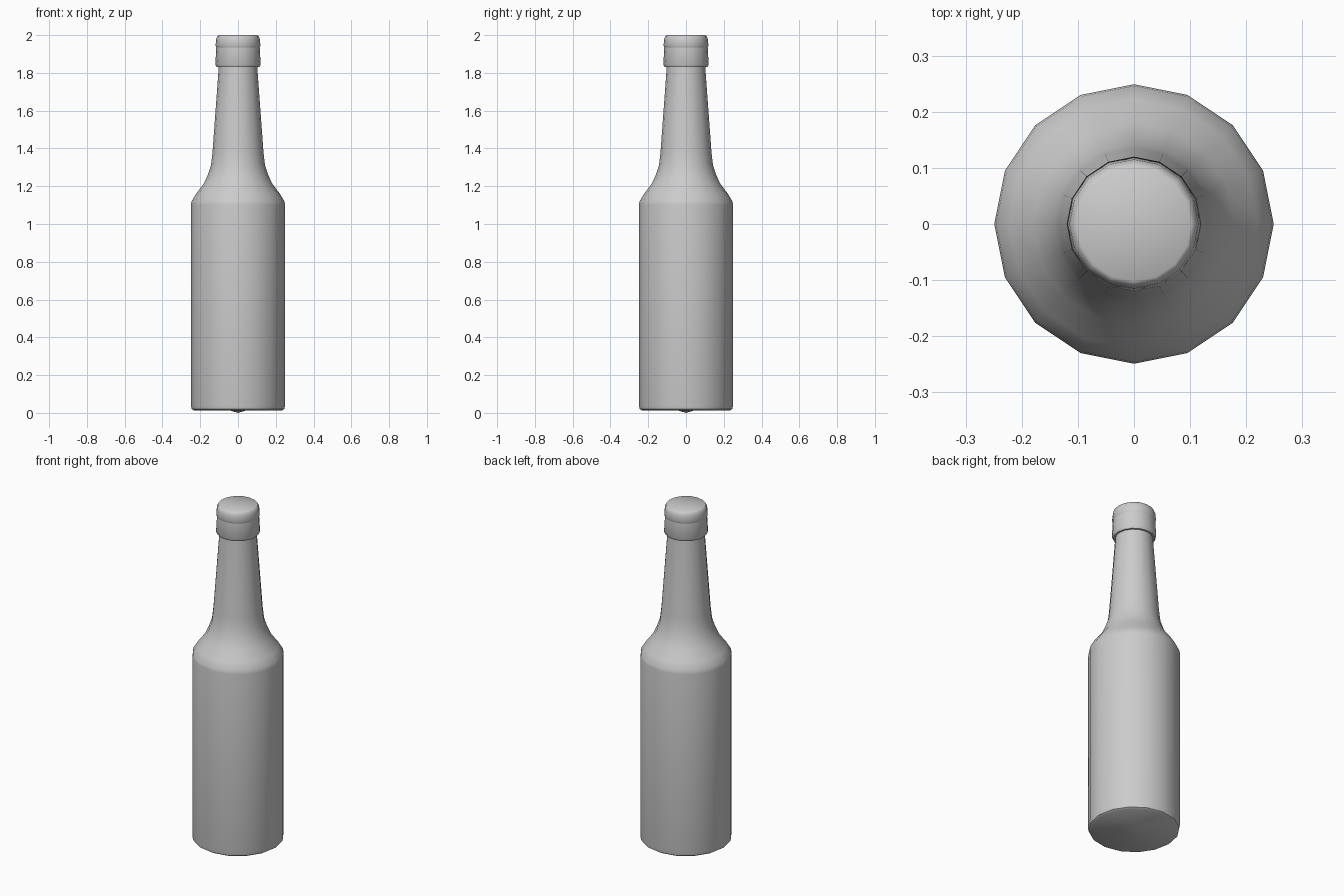
import bpy
import bmesh
import math

if "Cube" in bpy.data.objects:
    bpy.data.objects.remove(bpy.data.objects["Cube"], do_unlink=True)

SIDES = 16

grey = bpy.data.materials.new("light_grey")
grey.use_nodes = True
colour = (0.6, 0.6, 0.6, 1.0)
grey.diffuse_color = colour
grey.node_tree.nodes["Principled BSDF"].inputs["Base Color"].default_value = colour


def lathe(name, profile):
    """Spin (radius, height) points round z; zero radius closes an end."""
    bm = bmesh.new()
    rings = []
    for r, z in profile:
        if r == 0:
            rings.append([bm.verts.new((0, 0, z))] * SIDES)
        else:
            rings.append([bm.verts.new((r * math.cos(math.tau * i / SIDES),
                                        r * math.sin(math.tau * i / SIDES), z))
                          for i in range(SIDES)])
    for low, high in zip(rings, rings[1:]):
        for i in range(SIDES):
            j = (i + 1) % SIDES
            corners = dict.fromkeys((low[i], low[j], high[j], high[i]))
            bm.faces.new(list(corners))
    bmesh.ops.recalc_face_normals(bm, faces=bm.faces)
    mesh = bpy.data.meshes.new(name)
    bm.to_mesh(mesh)
    bm.free()
    mesh.materials.append(grey)
    obj = bpy.data.objects.new(name, mesh)
    bpy.context.collection.objects.link(obj)
    bpy.ops.object.select_all(action="DESELECT")
    obj.select_set(True)
    bpy.context.view_layer.objects.active = obj
    bpy.ops.object.shade_smooth_by_angle(angle=math.radians(40))
    return obj


# Body, shoulder and tapered neck, with a shallow point under the base
lathe("bottle_body", [
    (0, 0.0), (0.04, 0.012), (0.232, 0.012), (0.245, 0.02), (0.249, 0.04),
    (0.249, 1.10), (0.246, 1.12), (0.222, 1.16), (0.18, 1.215), (0.16, 1.26),
    (0.143, 1.31), (0.135, 1.38), (0.102, 1.83), (0.1, 1.86), (0, 1.86)])

# Raised collar below the mouth
lathe("neck_collar", [
    (0, 1.83), (0.113, 1.83), (0.12, 1.845), (0.115, 1.935), (0, 1.935)])

# Rounded cap closing the mouth
lathe("bottle_cap", [
    (0, 1.935), (0.115, 1.935), (0.119, 1.945), (0.115, 1.98),
    (0.109, 1.995), (0.102, 2.0), (0, 2.0)])
